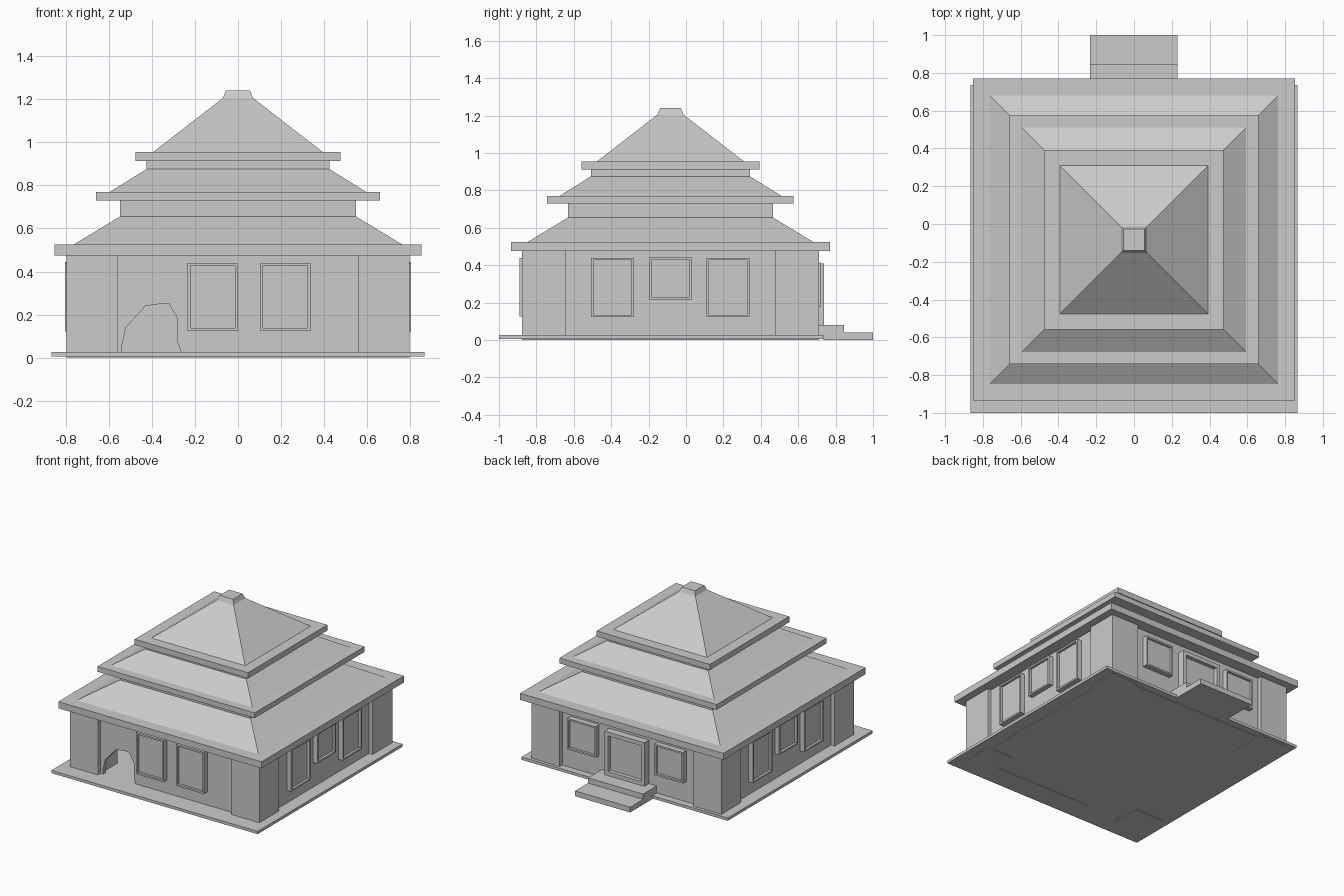
import bpy, bmesh, math
from mathutils import Matrix, Vector

cube = bpy.data.objects.get("Cube")
if cube:
    bpy.data.objects.remove(cube)

stone = bpy.data.materials.new("grey_stone")
stone.use_nodes = True
GREY = (0.6, 0.6, 0.6, 1)
stone.diffuse_color = GREY
stone.node_tree.nodes["Principled BSDF"].inputs["Base Color"].default_value = GREY

CY = -0.083          # centre of the building along y
POST, WALL, INNER = 0.795, 0.765, 0.735
EAVE_Z, FLOOR_Z = 0.475, 0.026


def finish(name, bm, matrix=Matrix()):
    bmesh.ops.recalc_face_normals(bm, faces=bm.faces)
    bm.transform(matrix)
    mesh = bpy.data.meshes.new(name)
    bm.to_mesh(mesh)
    bm.free()
    mesh.materials.append(stone)
    obj = bpy.data.objects.new(name, mesh)
    bpy.context.collection.objects.link(obj)
    return obj


def add_box(bm, x0, x1, y0, y1, z0, z1):
    size = Matrix.Diagonal((x1 - x0, y1 - y0, z1 - z0, 1))
    mid = Vector((x0 + x1, y0 + y1, z0 + z1)) / 2
    bmesh.ops.create_cube(bm, size=1, matrix=Matrix.Translation(mid) @ size)


def box(name, *bounds, matrix=Matrix()):
    bm = bmesh.new()
    add_box(bm, *bounds)
    return finish(name, bm, matrix)


def square_loft(name, levels):
    """Stack of squares (half width, height) joined into one solid."""
    bm = bmesh.new()
    rings = [[bm.verts.new((sx * h, CY + sy * h, z))
              for sx, sy in ((-1, -1), (1, -1), (1, 1), (-1, 1))] for h, z in levels]
    for low, high in zip(rings, rings[1:]):
        for i in range(4):
            j = (i + 1) % 4
            bm.faces.new((low[i], low[j], high[j], high[i]))
    bm.faces.new(rings[0])
    bm.faces.new(rings[-1])
    return finish(name, bm)


def side(angle):
    """Turns a part made for the front onto another side of the building."""
    return Matrix.Translation((0, CY, 0)) @ Matrix.Rotation(math.radians(angle), 4, "Z")


def framed_panel(name, angle, u, width, z0, z1, reach, bar=0.013, recess=0.018):
    """Projecting frame of four bars around a recessed pane."""
    a, b = u - width / 2, u + width / 2
    bm = bmesh.new()
    for left, right, low, high in ((a, a + bar, z0, z1), (b - bar, b, z0, z1),
                                   (a + bar, b - bar, z0, z0 + bar),
                                   (a + bar, b - bar, z1 - bar, z1)):
        add_box(bm, left, right, -reach, -WALL, low, high)
    finish(name + "_frame", bm, side(angle))
    box(name + "_pane", a + bar, b - bar, recess - reach, -WALL,
        z0 + bar, z1 - bar, matrix=side(angle))


# Ground slab and back steps
box("ground_slab", -0.865, 0.865, -1, 0.735, 0.005, FLOOR_Z)
box("lower_step", -0.232, 0.23, 0.735, 1, 0, 0.04)
box("upper_step", -0.232, 0.23, 0.68, 0.845, 0.005, 0.08)

# Corner posts
for sx, x_name in ((-1, "right"), (1, "left")):
    for sy, y_name in ((-1, "front"), (1, "back")):
        xs = sorted((sx * 0.56, sx * POST))
        ys = sorted((CY + sy * 0.56, CY + sy * POST))
        box(f"{y_name}_{x_name}_post", *xs, *ys, 0, EAVE_Z)

# Plain walls
for name, angle, base in (("left_wall", 90, 0), ("back_wall", 180, 0),
                          ("right_wall", 270, 0.005)):
    box(name, -0.56, 0.56, -WALL, -INNER, base, EAVE_Z, matrix=side(angle))

# Front wall with a ragged opening
opening = [(-0.535, 0), (-0.54, 0.05), (-0.52, 0.14), (-0.43, 0.24), (-0.36, 0.25),
           (-0.32, 0.25), (-0.28, 0.18), (-0.28, 0.07), (-0.255, 0)]
outline = [(-0.56, 0)] + opening + [(0.56, 0), (0.56, EAVE_Z), (-0.56, EAVE_Z)]
bm = bmesh.new()
face = bm.faces.new([bm.verts.new((x, -WALL, z)) for x, z in outline])
extruded = bmesh.ops.extrude_face_region(bm, geom=[face], use_keep_orig=True)
moved = [v for v in extruded["geom"] if isinstance(v, bmesh.types.BMVert)]
bmesh.ops.translate(bm, verts=moved, vec=(0, WALL - INNER, 0))
finish("front_wall", bm, side(0))

# Windows and door
for i, u in enumerate((-0.118, 0.22)):
    framed_panel(f"front_window_{i + 1}", 0, u, 0.232, 0.125, 0.44, 0.806)
for name, angle in (("left", 90), ("right", 270)):
    for u, place in ((-0.31, "first"), (0.307, "last")):
        framed_panel(f"{name}_{place}_window", angle, u, 0.23, 0.122, 0.44, 0.802)
    framed_panel(f"{name}_middle_window", angle, 0, 0.225, 0.215, 0.445, 0.802)
for u, place in ((-0.37, "left"), (0.36, "right")):
    framed_panel(f"back_{place}_window", 180, u, 0.24, 0.18, 0.415, 0.806)
framed_panel("back_door", 180, 0, 0.335, 0.08, 0.41, 0.82, bar=0.03, recess=0.03)

# Stacked roof: eaves, slopes and the necks between them
square_loft("lower_eave", [(0.852, EAVE_Z), (0.852, 0.525)])
square_loft("lower_roof", [(0.763, 0.525), (0.548, 0.655), (0.548, 0.73)])
square_loft("middle_eave", [(0.659, 0.73), (0.659, 0.77)])
square_loft("middle_roof", [(0.594, 0.77), (0.425, 0.875), (0.425, 0.912)])
square_loft("upper_eave", [(0.475, 0.912), (0.475, 0.955)])
square_loft("upper_roof", [(0.393, 0.955), (0.07, 1.205), (0.056, 1.24)])
